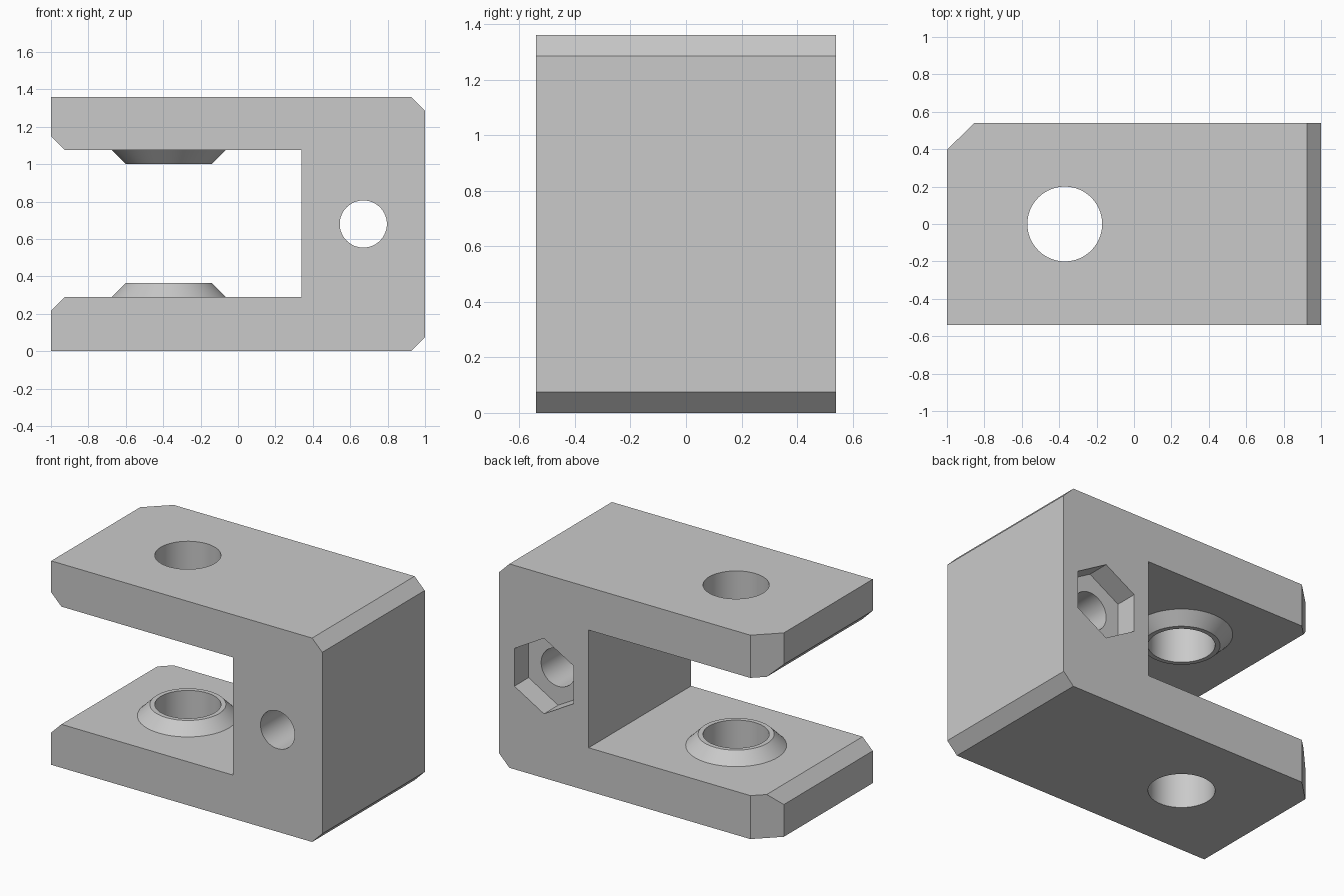
import bpy, bmesh, math
from mathutils import Matrix, Vector

cube = bpy.data.objects.get("Cube")
if cube:
    bpy.data.objects.remove(cube, do_unlink=True)

HEIGHT, HALF_Y, BEVEL = 1.36, 0.54, 0.075
FLOOR, CEILING, SLOT_X = 0.29, 1.075, 0.34
PIN_X, BOLT_X, MID_Z = -0.37, 0.67, 0.68

grey = bpy.data.materials.new("light grey metal")
grey.use_nodes = True
grey.diffuse_color = (0.59, 0.59, 0.59, 1)
grey.node_tree.nodes["Principled BSDF"].inputs["Base Color"].default_value = grey.diffuse_color


def finish(bm, name):
    bmesh.ops.recalc_face_normals(bm, faces=bm.faces)
    mesh = bpy.data.meshes.new(name)
    bm.to_mesh(mesh)
    bm.free()
    mesh.materials.append(grey)
    obj = bpy.data.objects.new(name, mesh)
    bpy.context.collection.objects.link(obj)
    return obj


def prism(name, points, direction):
    """Extrude a closed outline along a direction."""
    bm = bmesh.new()
    face = bm.faces.new([bm.verts.new(p) for p in points])
    result = bmesh.ops.extrude_face_region(bm, geom=[face], use_keep_orig=True)
    verts = [v for v in result["geom"] if isinstance(v, bmesh.types.BMVert)]
    bmesh.ops.translate(bm, verts=verts, vec=Vector(direction))
    return finish(bm, name)


def cone(name, sides, r1, r2, depth, matrix):
    bm = bmesh.new()
    bmesh.ops.create_cone(bm, cap_ends=True, segments=sides, radius1=r1,
                          radius2=r2, depth=depth, matrix=matrix)
    return finish(bm, name)


def combine(target, tool, operation):
    """Apply a boolean and discard the tool."""
    tool.hide_render = True
    mod = target.modifiers.new(operation.lower(), "BOOLEAN")
    mod.operation, mod.object, mod.solver = operation, tool, "EXACT"
    bpy.context.view_layer.objects.active = target
    bpy.ops.object.modifier_apply(modifier=mod.name)
    bpy.data.objects.remove(tool, do_unlink=True)


# C-shaped body with bevelled outer back corners and inner arm tips
lower = [(SLOT_X, FLOOR), (-1 + BEVEL, FLOOR), (-1, FLOOR - BEVEL),
         (-1, 0), (1 - BEVEL, 0), (1, BEVEL)]
upper = [(1, HEIGHT - BEVEL), (1 - BEVEL, HEIGHT), (-1, HEIGHT),
         (-1, CEILING + BEVEL), (-1 + BEVEL, CEILING), (SLOT_X, CEILING)]
body = prism("clevis_bracket", [(x, -HALF_Y, z) for x, z in lower + upper],
             (0, 2 * HALF_Y, 0))

# Conical bosses facing each other, sunk a little into the arms
for z, sign in ((FLOOR, 1), (CEILING, -1)):
    matrix = Matrix.Translation((PIN_X, 0, z + sign * 0.0125))
    if sign < 0:
        matrix = matrix @ Matrix.Rotation(math.pi, 4, "X")
    combine(body, cone("boss", 64, 0.355, 0.23, 0.125, matrix), "UNION")

# Pin hole through both arms
combine(body, cone("pin_hole", 64, 0.2, 0.2, 4,
                   Matrix.Translation((PIN_X, 0, 0))), "DIFFERENCE")

# Bolt hole through the web, with a hexagonal nut pocket at the back
turn = Matrix.Rotation(math.pi / 2, 4, "X")
combine(body, cone("bolt_hole", 64, 0.126, 0.126, 2,
                   Matrix.Translation((BOLT_X, 0, MID_Z)) @ turn), "DIFFERENCE")
pocket = [(BOLT_X + 0.252 * math.sin(i * math.pi / 3), HALF_Y - 0.15,
           MID_Z + 0.252 * math.cos(i * math.pi / 3)) for i in range(6)]
combine(body, prism("nut_pocket", pocket, (0, 0.4, 0)), "DIFFERENCE")

# Clipped vertical corner at the back of both arm tips
corner = [(-1.1, 0.3, -0.5), (-0.75, 0.64, -0.5), (-1.1, 0.64, -0.5)]
combine(body, prism("corner_clip", corner, (0, 0, 3)), "DIFFERENCE")

# Smooth the round surfaces while keeping edges sharp
bpy.ops.object.select_all(action="DESELECT")
body.select_set(True)
bpy.context.view_layer.objects.active = body
bpy.ops.object.shade_smooth_by_angle(angle=math.radians(30))
